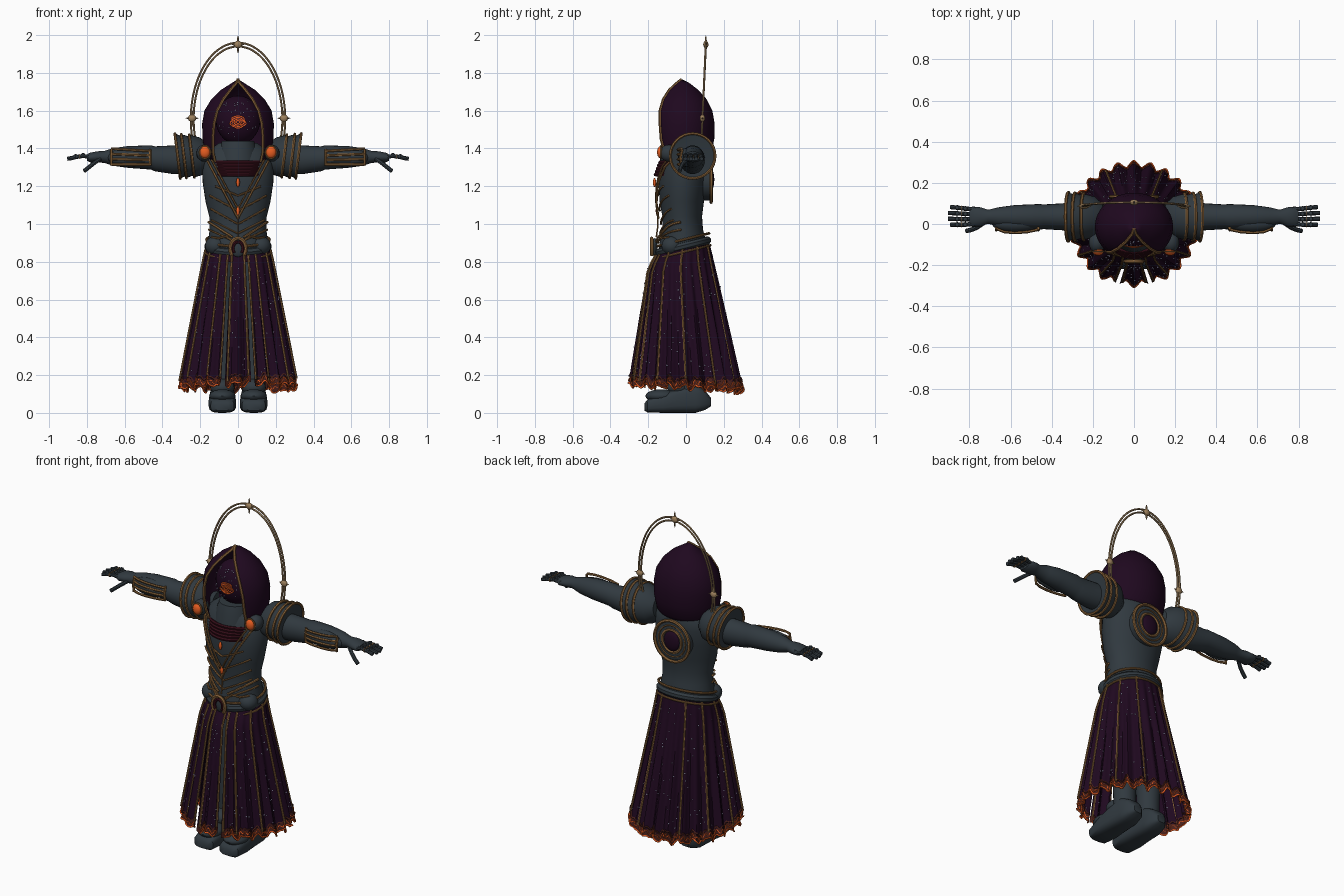
import bpy, bmesh, random
from math import sin, cos, pi, radians, degrees
from mathutils import Vector, Matrix

if "Cube" in bpy.data.objects:
    bpy.data.objects.remove(bpy.data.objects["Cube"])
random.seed(4)


def material(name, *rgb):
    m = bpy.data.materials.new(name)
    m.use_nodes = True
    m.diffuse_color = (*rgb, 1)
    b = m.node_tree.nodes["Principled BSDF"]
    b.inputs["Base Color"].default_value = (*rgb, 1)
    b.inputs["Roughness"].default_value = 0.8
    return m


slate = material("dark slate", .03, .041, .05)
purple = material("deep purple", .0135, .0025, .0135)
gold = material("old gold", .24, .12, .04)
brass = material("pale brass", .34, .22, .11)
orange = material("ember orange", .8, .11, .015)
brown = material("burnt hem", .065, .014, .01)
wine = material("dark wine", .035, .004, .009)
starlight = material("starlight", .6, .6, .85)


def finish(name, bm, *mats):
    bmesh.ops.recalc_face_normals(bm, faces=bm.faces)
    me = bpy.data.meshes.new(name)
    bm.to_mesh(me)
    bm.free()
    for m in mats:
        me.materials.append(m)
    ob = bpy.data.objects.new(name, me)
    bpy.context.collection.objects.link(ob)
    return ob


def loft(name, rings, mat, wrap=True, cap=True, loop=False):
    bm = bmesh.new()
    vs = [[bm.verts.new(p) for p in r] for r in rings]
    n = len(vs[0])
    for a, b in zip(vs, vs[1:] + vs[:1] if loop else vs[1:]):
        for i in range(n if wrap else n - 1):
            j = (i + 1) % n
            bm.faces.new((a[i], a[j], b[j], b[i]))
    if cap and wrap and not loop:
        bm.faces.new(vs[0])
        bm.faces.new(vs[-1])
    return finish(name, bm, mat)


def tube(name, pts, r, mat, loop=False, sides=6):
    pts = [Vector(p) for p in pts]
    n, rings, old = len(pts), [], None
    for i, p in enumerate(pts):
        a = pts[i - 1] if i or loop else p
        b = pts[(i + 1) % n] if i < n - 1 or loop else p
        t = (b - a).normalized()
        normal = old[1] if old else t.orthogonal().normalized()
        if old:
            normal = old[0].rotation_difference(t) @ normal
        old = (t, normal)
        side = t.cross(normal)
        rings.append([p + r * (cos(k * 2 * pi / sides) * normal + sin(k * 2 * pi / sides) * side)
                      for k in range(sides)])
    return loft(name, rings, mat, loop=loop)


def ball(name, loc, size, mat, seg=20):
    bm = bmesh.new()
    bmesh.ops.create_uvsphere(bm, u_segments=seg, v_segments=seg // 2, radius=1,
                              matrix=Matrix.Translation(loc) @ Matrix.Diagonal((*size, 1)))
    return finish(name, bm, mat)


def stars(name, spots, low, high):
    bm = bmesh.new()
    for p in spots:
        bmesh.ops.create_icosphere(bm, subdivisions=1, radius=random.uniform(low, high),
                                   matrix=Matrix.Translation(p))
    finish(name, bm, starlight)


def oval(z, rx, yf, yb, n=40, gap=0):
    """Horizontal ellipse, starting at the front, with an optional front opening."""
    a = radians(gap)
    angles = [a + (2 * pi - 2 * a) * i / (n - 1 if gap else n) for i in range(n)]
    return [Vector((rx * sin(p), (yf + yb) / 2 - (yb - yf) / 2 * cos(p), z)) for p in angles]


def circle_yz(x, cy, cz, ry, rz, n=32, shear=0):
    return [(x + shear * rz * sin(2 * pi * i / n), cy + ry * cos(2 * pi * i / n),
             cz + rz * sin(2 * pi * i / n)) for i in range(n)]


def circle_xz(y, cz, rx, rz, n=36):
    return [(rx * cos(2 * pi * i / n), y, cz + rz * sin(2 * pi * i / n)) for i in range(n)]


# Torso
body = [(.82, .165, -.15, .12), (.9, .16, -.14, .11), (.97, .15, -.125, .09), (1.04, .152, -.125, .085),
        (1.12, .172, -.14, .095), (1.22, .187, -.145, .115), (1.31, .19, -.135, .125),
        (1.38, .17, -.11, .12), (1.43, .1, -.08, .09)]
loft("torso", [oval(*r) for r in body], slate)


def chest(x, z, lift=.006):
    """Point on the front of the torso."""
    for a, b in zip(body, body[1:]):
        if a[0] <= z <= b[0]:
            k = (z - a[0]) / (b[0] - a[0])
            rx, yf, yb = (a[i] + k * (b[i] - a[i]) for i in (1, 2, 3))
            c = max(0, 1 - (x / rx) ** 2) ** .5
            return (x, (yf + yb) / 2 - (yb - yf) / 2 * c - lift, z)


def chest_line(name, x0, z0, x1, z1, r=.005, lift=.006):
    tube(name, [chest(x0 + (x1 - x0) * i / 8, z0 + (z1 - z0) * i / 8, lift) for i in range(9)], r, gold)


for s in (-1, 1):
    chest_line("chest_trim", s * .165, 1.34, 0, 1.03, .0065, .022)
    chest_line("inner_chest_trim", s * .14, 1.34, 0, 1.08, .005, .02)
    for x, top, low in ((.12, 1.2, 1.15), (.15, 1.15, 1.07), (.145, 1.08, 1.0), (.14, 1.02, .95), (.155, .97, .9)):
        chest_line("rib_chevron", s * x, top, 0, low, .0055, .008)
    chest_line("waist_wing", s * .155, 1.01, s * .03, .93, .007, .01)
    ball("hip_plate", (s * .12, -.075, .885), (.055, .055, .05), slate)
    tube("hip_plate_trim", [chest(s * x, z, .022) for x, z in ((.02, .9), (.06, .935), (.1, .925), (.14, .93))],
         .006, gold)
for z in (1.22, 1.07):
    ball("chest_gem", chest(0, z, .022), (.01, .008, .025), orange, 12)
tube("pendant_cord", [chest(0, z, .024) for z in (1.05, .99, .93)], .004, gold)

# Belt and buckle
for name, dz, r, mat, grow in (("belt", -.02, .022, slate, .002), ("belt_top_trim", .015, .007, gold, .012),
                               ("belt_lower_trim", -.05, .006, gold, .02)):
    ring = [p + Vector((0, 0, dz + .25 * p.y)) for p in oval(.905, .155 + grow, -.14 - grow, .11 + grow)]
    tube(name, ring, r, mat, loop=True, sides=8)
arch = [(.042 * cos(a), -.182, .87 + .055 * sin(a)) for a in [radians(-40 + 20 * i) for i in range(14)]]
tube("buckle", arch, .01, gold)
tube("buckle_lining", [(x * .65, y, .87 + (z - .87) * .65) for x, y, z in arch], .009, wine)
ball("buckle_plate", (0, -.165, .875), (.04, .015, .05), slate)


# Pleated skirt with front slits and a ragged hem
def skirt(phi, t, lift=0):
    rx, yf, yb = .168 + .13 * t, -.16 - .03 * min(1, t * 9) - .1 * t, .125 + .165 * t
    fold = lift + .015 * t ** .7 * cos(24 * phi)
    x = (rx + fold) * sin(phi)
    y = (yf + yb) / 2 - ((yb - yf) / 2 + fold) * cos(phi)
    top = .865 - .03 * cos(phi)
    low = .132 + .018 * cos(phi) + .013 * cos(24 * phi + 1) + .007 * sin(41 * phi)
    return Vector((x, y, top + (low - top) * t))


COLS, ROWS = 192, 18
bm = bmesh.new()
grid = [[bm.verts.new(skirt(2 * pi * i / COLS, j / ROWS)) for i in range(COLS)] for j in range(ROWS + 1)]
for j in range(ROWS):
    for i in range(COLS):
        d = 360 * (i + .5) / COLS
        if 12.5 < min(d, 360 - d) < 17.5 and j > 0:
            continue
        k = (i + 1) % COLS
        f = bm.faces.new((grid[j][i], grid[j][k], grid[j + 1][k], grid[j + 1][i]))
        f.material_index = 1 if j >= ROWS - 1 else 0
finish("skirt", bm, purple, brown)

for d in (11, 18.5, 33, 60, 90, 122, 153):
    for s in (-1, 1):
        tube("skirt_seam", [skirt(radians(s * d), i / 14 * .95, .004) for i in range(15)], .0062, gold)
for a, b in ((19, 341), (-11, 11)):
    for name, t, wave, r, mat in (("ember_hem", .995, .004, .0045, orange), ("ember_vein", .965, .014, .0025, orange),
                                  ("hem_band", .935, .008, .005, brown)):
        edge = [skirt(radians(a + i), t + wave * sin(i * 1.3), .002) for i in range(b - a + 1)]
        tube(name, edge, r, mat, sides=4)

# Stars scattered over the cloth
angles = [random.uniform(radians(20), radians(340)) for i in range(230)]
angles += [random.uniform(radians(-10), radians(10)) for i in range(22)]
stars("skirt_stars", [skirt(a, random.uniform(.08, .92), .002) for a in angles], .0028, .0045)

# Legs and boots
boot = [(-.22, .04, .012, .05), (-.205, .062, .003, .07), (-.12, .073, 0, .1), (-.04, .068, 0, .135),
        (.05, .066, 0, .15), (.1, .055, .015, .12), (.132, .025, .035, .08)]


def square(v):
    return abs(v) ** .6 * (1 if v > 0 else -1)


for s in (-1, 1):
    loft("leg", [[p + Vector((s * .083, 0, 0)) for p in oval(z, r, .02 - r, .02 + r, 24)]
                 for z, r in ((.06, .06), (.2, .062), (.45, .075), (.85, .075))], slate)
    loft("boot", [[(s * .083 + w * square(cos(a)), y, (lo + hi) / 2 + (hi - lo) / 2 * square(sin(a)))
                   for a in [2 * pi * i / 24 for i in range(24)]] for y, w, lo, hi in boot], slate)
    ball("toe_plate", (s * .083, -.13, .09), (.07, .085, .035), slate)
    ball("ankle_plate", (s * .083, -.04, .135), (.065, .06, .045), slate)

# Hood, dark face and collar
cowl = [(1.33, .155, -.15, .1, 52), (1.38, .175, -.165, .135, 49), (1.45, .188, -.18, .15, 45),
        (1.53, .19, -.18, .152, 42), (1.6, .178, -.17, .14, 38), (1.66, .142, -.14, .11, 33),
        (1.71, .09, -.095, .065, 26), (1.745, .035, -.05, .02, 15), (1.765, .003, -.024, -.018, 5)]
rows = [oval(*r[:4], gap=r[4]) for r in cowl]
hood = loft("hood", rows, purple, wrap=False)
mod = hood.modifiers.new("thickness", "SOLIDIFY")
mod.thickness = .01
tube("hood_trim", [r[0] for r in rows] + [r[-1] for r in rows[::-1]], .008, gold)
ball("face_void", (0, -.02, 1.55), (.118, .09, .13), purple, 28)
for turn, r in enumerate((.01, .02, .03, .04)):
    ring = [(r * (1 + .15 * sin(5 * a + turn)) * cos(a), -.115 + .2 * r, 1.54 + .8 * r * sin(a))
            for a in [2 * pi * i / 30 for i in range(30)]]
    tube("face_ember", ring, .0038, orange, loop=True, sides=4)
spots = [(random.uniform(-1, 1), random.uniform(-.9, .9)) for i in range(34)]
stars("face_stars", [(.119 * sin(a) * cos(b), -.02 - .092 * cos(a) * cos(b), 1.55 + .131 * sin(b))
                     for a, b in spots], .0025, .004)
loft("neck", [oval(z, r, -.03 - r, -.03 + r) for z, r in ((1.28, .115), (1.39, .1), (1.44, .085))], slate)
for i in range(5):
    tube("collar_fold", oval(1.262 + .016 * i, .122 + .004 * i, -.162 + .006 * i, .06), .01, wine, loop=True)

# Halo with its finials
for rx, rz in ((.25, .405), (.235, .385)):
    arc = [radians(-25 + 230 * i / 48) for i in range(49)]
    tube("halo_arc", [(rx * cos(a), .087 + .018 * sin(a), 1.555 + rz * sin(a)) for a in arc], .0055, brass)
for x, y, z in ((-.243, .087, 1.56), (.243, .087, 1.56), (0, .105, 1.95)):
    ball("halo_bead", (x, y, z), (.022, .014, .02), brass, 12)
    ball("halo_spike", (x, y, z), (.006, .006, .05), brass, 8)
    ball("halo_cross_spike", (x, y, z), (.035, .006, .006), brass, 8)

# Medallion on the back
loft("back_plate", [circle_xz(y, 1.235, r, r) for y, r in ((.09, .11), (.128, .112), (.134, .06))], slate)
for r, w in ((.12, .009), (.092, .004), (.066, .008)):
    tube("back_ring", circle_xz(.133, 1.235, r * .95, r), w, gold, loop=True)
ball("back_stone", (0, .13, 1.235), (.052, .02, .06), purple)

# Shoulders, arms and hands
guard = [(.15, .06), (.19, .098), (.245, .113), (.245, .102), (.287, .116), (.287, .106), (.32, .119), (.315, .07)]
arm = [(.2, .065, .07, 1.345), (.34, .066, .076, 1.34), (.44, .06, .066, 1.345), (.46, .062, .064, 1.352),
       (.58, .057, .058, 1.355), (.66, .046, .047, 1.355), (.71, .034, .031, 1.355), (.745, .046, .03, 1.355),
       (.785, .05, .025, 1.352), (.8, .04, .016, 1.352)]
for s in (-1, 1):
    loft("shoulder_guard", [circle_yz(s * x, .035, 1.36, r, r, shear=s * .12) for x, r in guard], slate)
    for x, r in guard[2:7:2]:
        tube("shoulder_rim", circle_yz(s * x, .035, 1.36, r, r, shear=s * .12), .0075, gold, loop=True)
    ball("shoulder_gem", (s * .175, -.135, 1.38), (.027, .018, .032), orange)
    tube("gem_rim", [(s * .175 + x, y, z) for x, y, z in circle_xz(-.133, 1.38, .029, .034, 20)], .005, gold, loop=True)
    ball("gem_mount", (s * .18, -.09, 1.375), (.04, .05, .045), slate)
    loft("arm", [circle_yz(s * x, .035, z, ry, rz, 24) for x, ry, rz, z in arm], slate)
    # bracer slats on the front of the forearm
    ball("bracer", (s * .575, .0, 1.352), (.115, .042, .05), slate)
    for i in range(4):
        z = 1.315 + .024 * i
        tube("bracer_slat", [(s * x, -.027 - b, z + .004 * i * (x - .47) / .2) for x, b in
                             ((.465, 0), (.52, .012), (.58, .016), (.63, .012), (.67, -.004))], .007, gold)
    for x in (.465, .67):
        tube("bracer_end", [(s * x, -.024, 1.31), (s * x, -.03, 1.35), (s * x, -.02, 1.395)], .007, gold)
    # fingers and thumb
    for i in range(4):
        y = -.003 + .026 * i
        tip = .885 + .02 * sin(pi * (i + .5) / 4)
        path = [(.775, .035 + (y - .035) * .9, 1.353), (.82, y, 1.36), (.86, y * 1.06, 1.354), (tip, y * 1.1, 1.345)]
        tube("finger", [(s * a, b, c) for a, b, c in path], .0105, slate, sides=8)
        for a, b, c in path[:3]:
            ball("knuckle", (s * a, b, c + .003), (.013, .013, .014), slate, 8)
        tube("finger_band", circle_yz(s * .84, y * 1.03, 1.357, .0115, .0115, 10), .003, gold, loop=True, sides=4)
    tube("thumb", [(s * a, b, c) for a, b, c in
                   ((.73, .005, 1.345), (.765, -.018, 1.32), (.79, -.028, 1.3), (.815, -.034, 1.28))], .011, slate, sides=8)

# Smooth shading with sharp edges kept
meshes = [o for o in bpy.context.scene.objects if o.type == "MESH"]
for o in bpy.context.scene.objects:
    o.select_set(o in meshes)
bpy.context.view_layer.objects.active = meshes[0]
bpy.ops.object.shade_smooth_by_angle(angle=radians(40))
